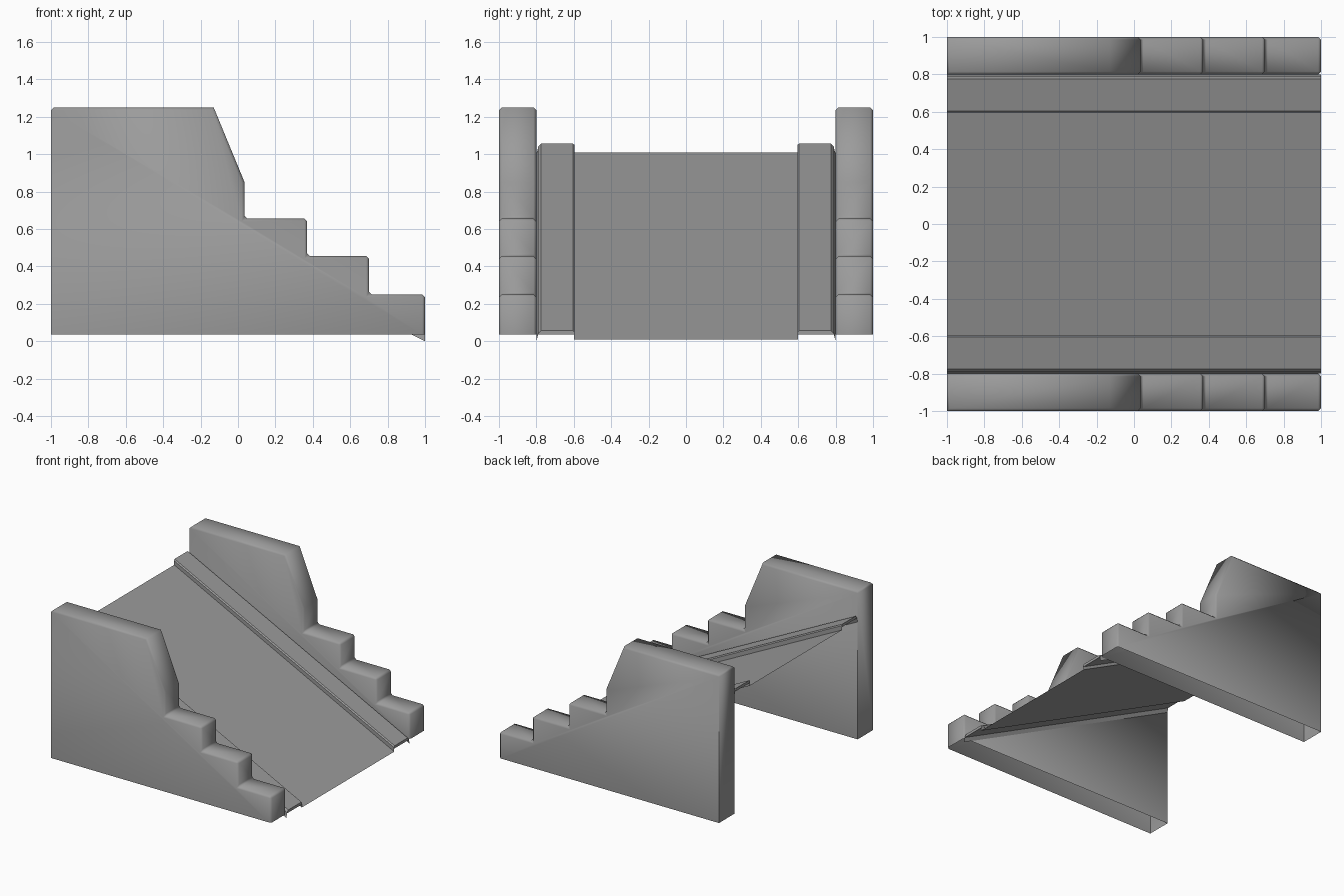
import bpy, bmesh, math

cube = bpy.data.objects.get("Cube")
if cube:
    bpy.data.objects.remove(cube, do_unlink=True)

grey = bpy.data.materials.new("stone grey")
grey.use_nodes = True
colour = (0.33, 0.33, 0.33, 1)
grey.diffuse_color = colour
grey.node_tree.nodes["Principled BSDF"].inputs["Base Color"].default_value = colour

BASE = 0.035


def finish(name, bm, angle):
    mesh = bpy.data.meshes.new(name)
    bm.to_mesh(mesh)
    bm.free()
    mesh.materials.append(grey)
    ob = bpy.data.objects.new(name, mesh)
    bpy.context.collection.objects.link(ob)
    bpy.ops.object.select_all(action='DESELECT')
    ob.select_set(True)
    bpy.context.view_layer.objects.active = ob
    bpy.ops.object.shade_smooth_by_angle(angle=math.radians(angle))
    return ob


def side_wall(name, y0, y1):
    """Stepped wall, hollow and open underneath, with chamfered edges."""
    profile = [(-1, BASE), (1, BASE), (1, 0.25), (0.7, 0.25), (0.7, 0.455),
               (0.37, 0.455), (0.37, 0.655), (0.035, 0.655), (0.035, 0.85),
               (-0.13, 1.25), (-1, 1.25)]
    bm = bmesh.new()
    face = bm.faces.new([bm.verts.new((x, y0, z)) for x, z in profile])
    new = bmesh.ops.extrude_face_region(bm, geom=[face])["geom"]
    bmesh.ops.translate(bm, vec=(0, y1 - y0, 0),
                        verts=[v for v in new if isinstance(v, bmesh.types.BMVert)])
    bmesh.ops.recalc_face_normals(bm, faces=bm.faces)
    floor = [f for f in bm.faces if f.normal.z < -0.9]
    bmesh.ops.delete(bm, geom=floor, context='FACES_ONLY')

    # Chamfer everything but the open rim, the rear corners and the slope's folds
    def chamfered(e):
        a, b = (v.co for v in e.verts)
        rim = e.is_boundary
        rear = max(a.x, b.x) < -0.99 and abs(a.z - b.z) > 0.1
        fold = abs(a.y - b.y) > 0.1 and -0.2 < a.x < 0.1 and a.z > 0.8
        return not (rim or rear or fold)

    bmesh.ops.bevel(bm, geom=[e for e in bm.edges if chamfered(e)], offset=0.015,
                    offset_type='OFFSET', segments=1, profile=0.5, affect='EDGES')
    return finish(name, bm, 70)


def sloped_strip(name, section, closed=False):
    """Sweep a (y, height) section down the slope from the rear to the foot."""
    bm = bmesh.new()
    top, foot = [[bm.verts.new((x, y, h + drop)) for y, h in section]
                 for x, drop in ((-1, 1), (1, 0))]
    count = len(section)
    for i in range(count if closed else count - 1):
        j = (i + 1) % count
        bm.faces.new((top[i], foot[i], foot[j], top[j]))
    if closed:
        bm.faces.new(top)
        bm.faces.new(foot[::-1])
        bmesh.ops.recalc_face_normals(bm, faces=bm.faces)
    return finish(name, bm, 30)


# Central ramp
sloped_strip("ramp", [(-0.6, 0.01), (0.6, 0.01)])

for side, s in (("left", 1), ("right", -1)):
    # Stepped side walls
    side_wall(side + "_wall", s * 0.8, s * 1.0)
    # Raised rail beside the ramp
    rail = [(0.595, 0.035), (0.595, 0.048), (0.605, 0.057), (0.775, 0.057),
            (0.79, 0.04), (0.79, 0.035)]
    sloped_strip(side + "_rail", [(s * y, h) for y, h in rail], closed=True)
    # Inner riser and outer lip of the rail
    riser = [(s * 0.6, 0.01), (s * 0.6, 0.037)]
    lip = [(s * 0.79, 0.037), (s * 0.8, 0.0)]
    sloped_strip(side + "_rail_riser", riser if s > 0 else riser[::-1])
    sloped_strip(side + "_rail_lip", lip if s > 0 else lip[::-1])
